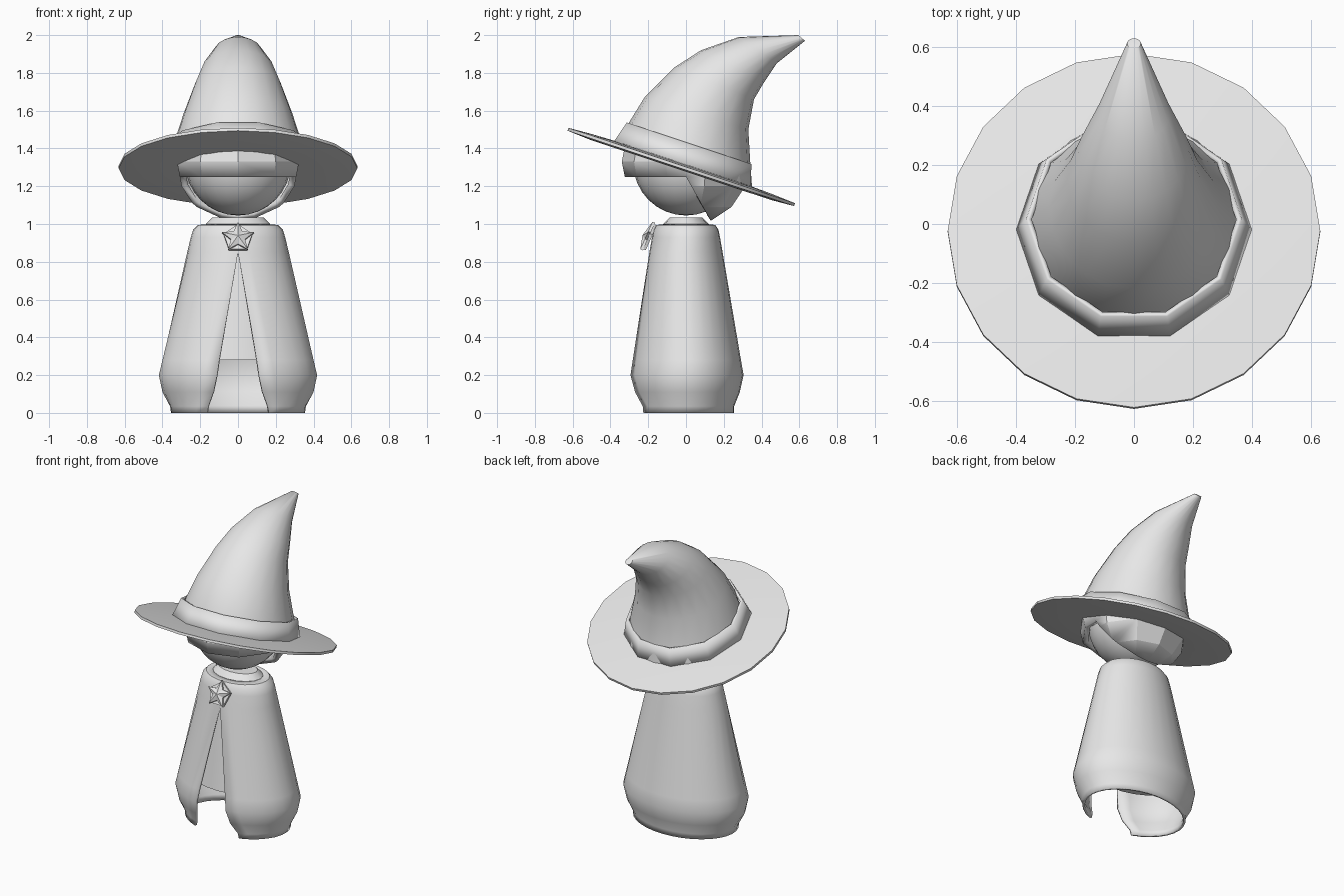
import bpy, bmesh
from math import sin, cos, pi, asin, radians
from mathutils import Vector, Matrix

if "Cube" in bpy.data.objects:
    bpy.data.objects.remove(bpy.data.objects["Cube"])

grey = bpy.data.materials.new("plain_grey")
grey.use_nodes = True
grey.diffuse_color = (0.8, 0.8, 0.8, 1)
grey.node_tree.nodes["Principled BSDF"].inputs["Base Color"].default_value = (0.8, 0.8, 0.8, 1)


def finish(name, bm, smooth=30, thickness=0, matrix=None):
    """Turn a bmesh into a shaded object, optionally thickened inwards."""
    bmesh.ops.remove_doubles(bm, verts=bm.verts, dist=0.0005)
    bmesh.ops.recalc_face_normals(bm, faces=bm.faces)
    if matrix:
        bm.transform(matrix)
    mesh = bpy.data.meshes.new(name)
    bm.to_mesh(mesh)
    bm.free()
    mesh.materials.append(grey)
    obj = bpy.data.objects.new(name, mesh)
    bpy.context.collection.objects.link(obj)
    if thickness:
        mod = obj.modifiers.new("thickness", "SOLIDIFY")
        mod.thickness = thickness
        mod.offset = -1
    bpy.ops.object.select_all(action="DESELECT")
    obj.select_set(True)
    bpy.context.view_layer.objects.active = obj
    if smooth:
        bpy.ops.object.shade_smooth_by_angle(angle=radians(smooth))
    return obj


def loft(rings, closed=True, caps=False, loop=False):
    """Skin a series of point rings."""
    bm = bmesh.new()
    rows = [[bm.verts.new(p) for p in ring] for ring in rings]
    n = len(rows[0])
    pairs = list(zip(rows, rows[1:]))
    if loop:
        pairs.append((rows[-1], rows[0]))
    for low, high in pairs:
        for i in range(n if closed else n - 1):
            j = (i + 1) % n
            bm.faces.new((low[i], low[j], high[j], high[i]))
    if caps:
        bm.faces.new(rows[0])
        bm.faces.new(rows[-1])
    return bm


def oval(a, b, z, n):
    return [(a * cos(2 * pi * i / n), b * sin(2 * pi * i / n), z) for i in range(n)]


# Robe: an oval shell split up the front (half width, half depth, height, slit)
robe_levels = [
    (0.355, 0.255, 0, 0.165), (0.36, 0.255, 0.035, 0.158), (0.40, 0.285, 0.11, 0.13),
    (0.42, 0.305, 0.2, 0.112), (0.401, 0.291, 0.28, 0.10), (0.269, 0.194, 0.85, 0),
    (0.25, 0.18, 0.93, 0), (0.237, 0.172, 0.97, 0), (0.212, 0.155, 0.995, 0),
    (0.15, 0.11, 1.0, 0)]
rings = []
for a, b, z, slit in robe_levels:
    start = asin(slit / a)
    steps = 28
    angles = [start + (2 * pi - 2 * start) * i / steps for i in range(steps + 1)]
    rings.append([(a * sin(t), -b * cos(t), z) for t in angles])
finish("robe", loft(rings, closed=False), 35, 0.015)

# Inner body and neck
finish("inner_body", loft([oval(0.33, 0.225, 0.28, 24), oval(0.19, 0.13, 0.92, 24)], caps=True))
finish("neck", loft([oval(0.17, 0.12, 0.95, 16), oval(0.17, 0.12, 1.0, 16),
                     oval(0.135, 0.085, 1.035, 16)], caps=True))

# Head
bm = bmesh.new()
bmesh.ops.create_uvsphere(bm, u_segments=24, v_segments=16, radius=0.28)
finish("head", bm, 40, matrix=Matrix.Translation((0, 0, 1.325)))

# Hair: faceted shell with the face opening cut away
bm = bmesh.new()
bmesh.ops.create_uvsphere(bm, u_segments=10, v_segments=8, radius=0.34,
                          matrix=Matrix.Translation((0, 0, 1.33)))
fringe = Vector((0, 0, 1.25))
forward = Vector((0, -0.23, -0.13)).normalized()
for normal in (Vector((0, 0, -1)), forward):
    bmesh.ops.bisect_plane(bm, geom=bm.verts[:] + bm.edges[:] + bm.faces[:],
                           plane_co=fringe, plane_no=normal)
opening = [f for f in bm.faces if f.calc_center_median().z < fringe.z
           and (f.calc_center_median() - fringe).dot(forward) > 0]
bmesh.ops.delete(bm, geom=opening, context="FACES")
finish("hair", bm, 20, 0.035)

# Hat brim and band share one tilted frame
tilt = Matrix.Translation((0, -0.025, 1.302)) @ Matrix.Rotation(radians(-18.4), 4, "X")
brim_profile = [(0.31, -0.014), (0.5, -0.016), (0.632, -0.008),
                (0.632, 0.008), (0.5, 0.016), (0.31, 0.022)]
finish("hat_brim", loft([oval(r, r, z, 20) for r, z in brim_profile], loop=True), 30, matrix=tilt)
finish("hat_band", loft([oval(0.405, 0.405, 0, 10), oval(0.366, 0.366, 0.132, 10)]),
       20, 0.02, matrix=tilt)

# Hat cone: circles strung between front and back outline points (y, z)
outline = [((-0.35, 1.41), (0.35, 1.19)), ((-0.30, 1.54), (0.34, 1.33)),
           ((-0.22, 1.67), (0.33, 1.50)), ((-0.06, 1.83), (0.36, 1.66)),
           ((0.08, 1.92), (0.41, 1.745)), ((0.28, 1.99), (0.48, 1.85)),
           ((0.595, 2.0), (0.63, 1.97))]
rings = []
for front, back in outline:
    f, k = Vector((0, *front)), Vector((0, *back))
    mid, half = (f + k) / 2, (k - f) / 2
    rings.append([mid + half * sin(2 * pi * i / 20)
                  + Vector((half.length * cos(2 * pi * i / 20), 0, 0)) for i in range(20)])
bm = loft(rings)
bm.verts.ensure_lookup_table()
bm.faces.new(bm.verts[-20:])
finish("hat_cone", bm, 45)

# Star clasp: raised star on a pentagon plate
pin = Matrix.Translation((0, -0.198, 0.925)) @ Matrix.Rotation(radians(66), 4, "X")


def star(outer, inner, z):
    return [((inner if i % 2 else outer) * sin(pi * i / 5),
             (inner if i % 2 else outer) * cos(pi * i / 5), z) for i in range(10)]


bm = loft([star(0.088, 0.04, 0.0), star(0.088, 0.04, 0.016)])
bm.verts.ensure_lookup_table()
rim = bm.verts[-10:]
peak = bm.verts.new((0, 0, 0.036))
for i in range(10):
    bm.faces.new((rim[i], rim[(i + 1) % 10], peak))
finish("clasp_star", bm, 0, matrix=pin)
plate = [star(0.08, 0.065, z) for z in (-0.012, 0.004)]
finish("clasp_plate", loft(plate, caps=True), 0, matrix=pin)
